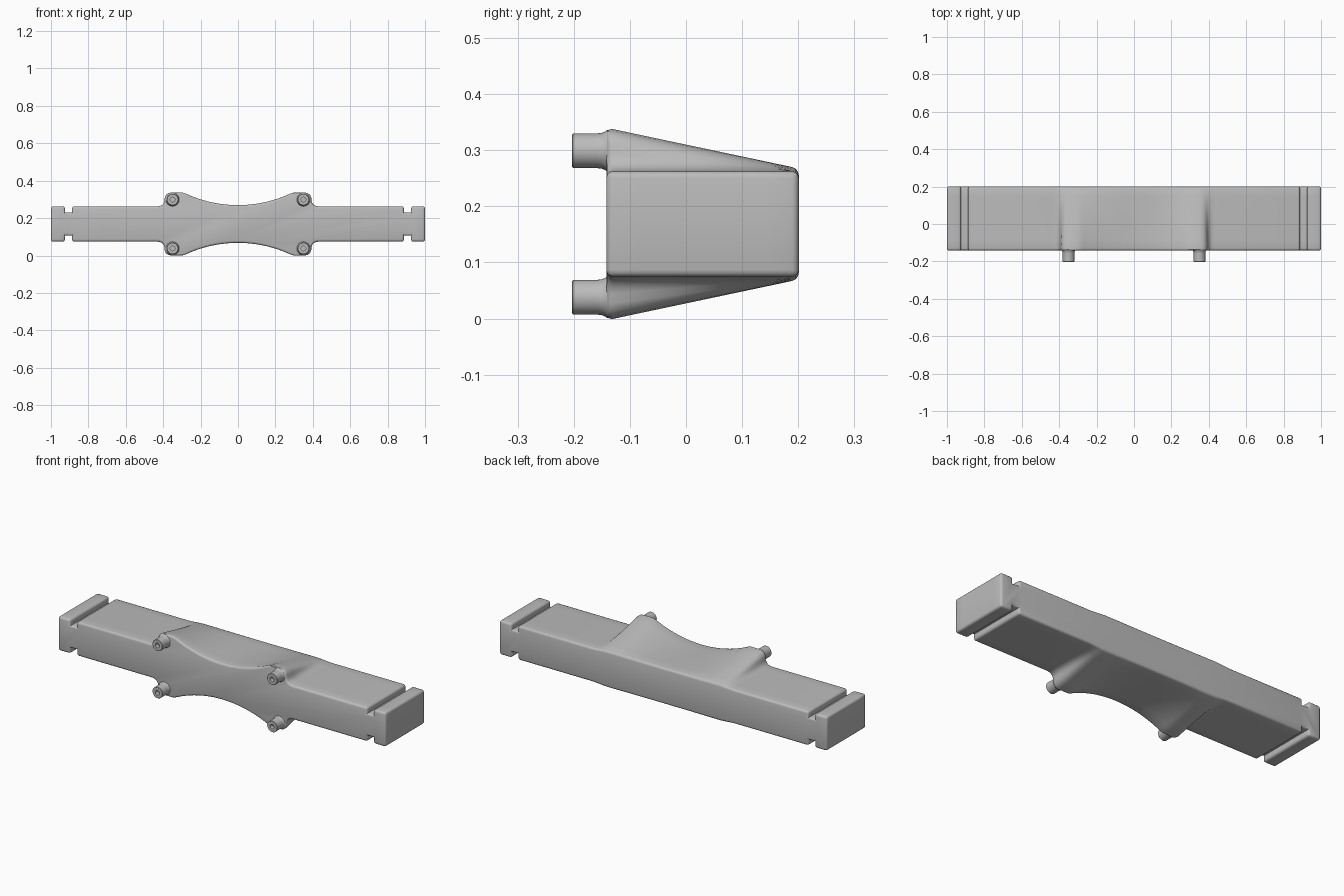
import bpy, bmesh, math
from mathutils import Vector

if "Cube" in bpy.data.objects:
    bpy.data.objects.remove(bpy.data.objects["Cube"])

MID = 0.1685            # height of the horizontal symmetry plane
FRONT, BACK = -0.142, 0.201

grey = bpy.data.materials.new("plain grey")
grey.diffuse_color = (0.5, 0.5, 0.5, 1)
grey.use_nodes = True
grey.node_tree.nodes["Principled BSDF"].inputs["Base Color"].default_value = grey.diffuse_color


def finish(name, bm):
    mesh = bpy.data.meshes.new(name)
    bm.to_mesh(mesh)
    bm.free()
    mesh.materials.append(grey)
    ob = bpy.data.objects.new(name, mesh)
    bpy.context.collection.objects.link(ob)
    bpy.ops.object.select_all(action='DESELECT')
    ob.select_set(True)
    bpy.context.view_layer.objects.active = ob
    bpy.ops.object.shade_smooth_by_angle(angle=math.radians(35))
    return ob


# Quarter outlines (x, half height) at the front and back of the bar
R = 0.6445
front, back = [], []
for i in range(17):                                   # concave saddle
    x = 0.28 * i / 16
    front.append((x, 0.101 + R - math.sqrt(R * R - x * x)))
    back.append((x, 0.099))
front += [(0.30, 0.1715), (0.355, 0.1715)]            # flat lobe top
back += [(0.30, 0.099), (0.345, 0.099)]
flank = [(0.372, 0.168), (0.386, 0.158), (0.392, 0.143), (0.393, 0.125),
         (0.397, 0.112), (0.405, 0.102), (0.417, 0.096), (0.435, 0.094)]
front += flank                                        # lobe side and fillet
back += [(0.358 + 0.011 * i, 0.0985 - 0.0045 * i / 7) for i in range(8)]
end = [(0.887, 0.094), (0.887, 0.061), (0.925, 0.061), (0.925, 0.094), (1.0, 0.094)]
front += end                                          # groove and end block
back += end


def full_loop(q):
    return (q + [(x, -h) for x, h in reversed(q)]
            + [(-x, -h) for x, h in q[1:]]
            + [(-x, h) for x, h in reversed(q[1:])])


# Bar body: loft from the lobed front outline to the nearly straight back
bm = bmesh.new()
rings = []
STEPS = 6
for s in range(STEPS + 1):
    t = s / STEPS
    y = FRONT + (BACK - FRONT) * t
    quarter = [(a[0] + (b[0] - a[0]) * t, a[1] + (b[1] - a[1]) * t)
               for a, b in zip(front, back)]
    rings.append([bm.verts.new((x, y, MID + h)) for x, h in full_loop(quarter)])
n = len(rings[0])
for r0, r1 in zip(rings, rings[1:]):
    for i in range(n):
        j = (i + 1) % n
        bm.faces.new((r0[i], r0[j], r1[j], r1[i]))
bm.faces.new(rings[0])
bm.faces.new(rings[-1])
bmesh.ops.recalc_face_normals(bm, faces=bm.faces)
bm.normal_update()
# Round every sharp outer edge
sharp = [e for e in bm.edges
         if e.is_convex and e.calc_face_angle(0) > math.radians(50)]
bmesh.ops.bevel(bm, geom=sharp, offset=0.012, offset_type='OFFSET', segments=3,
                profile=0.5, affect='EDGES', clamp_overlap=False)
finish("bar_body", bm)


# Pegs: turned profile (y, radius) with a small blind hole and a flared base
PEG = [(-0.18, 0.0), (-0.18, 0.013), (-0.203, 0.013), (-0.203, 0.029),
       (-0.201, 0.031), (-0.158, 0.031), (-0.150, 0.032), (-0.145, 0.034),
       (-0.140, 0.037), (-0.125, 0.034), (-0.125, 0.0)]
SIDES = 32


def peg(name, cx, cz):
    bm = bmesh.new()
    rings = []
    for y, r in PEG:
        count = SIDES if r else 1
        rings.append([bm.verts.new((cx + r * math.cos(2 * math.pi * k / SIDES), y,
                                    cz + r * math.sin(2 * math.pi * k / SIDES)))
                      for k in range(count)])
    for a, b in zip(rings, rings[1:]):
        for k in range(SIDES):
            m = (k + 1) % SIDES
            if len(a) == 1:
                bm.faces.new((a[0], b[k], b[m]))
            elif len(b) == 1:
                bm.faces.new((a[k], b[0], a[m]))
            else:
                bm.faces.new((a[k], b[k], b[m], a[m]))
    bmesh.ops.recalc_face_normals(bm, faces=bm.faces)
    finish(name, bm)


for sx, side in ((-1, "left"), (1, "right")):
    for sz, level in ((-1, "lower"), (1, "upper")):
        peg(f"{level}_{side}_peg", sx * 0.35, MID + sz * 0.1305)
